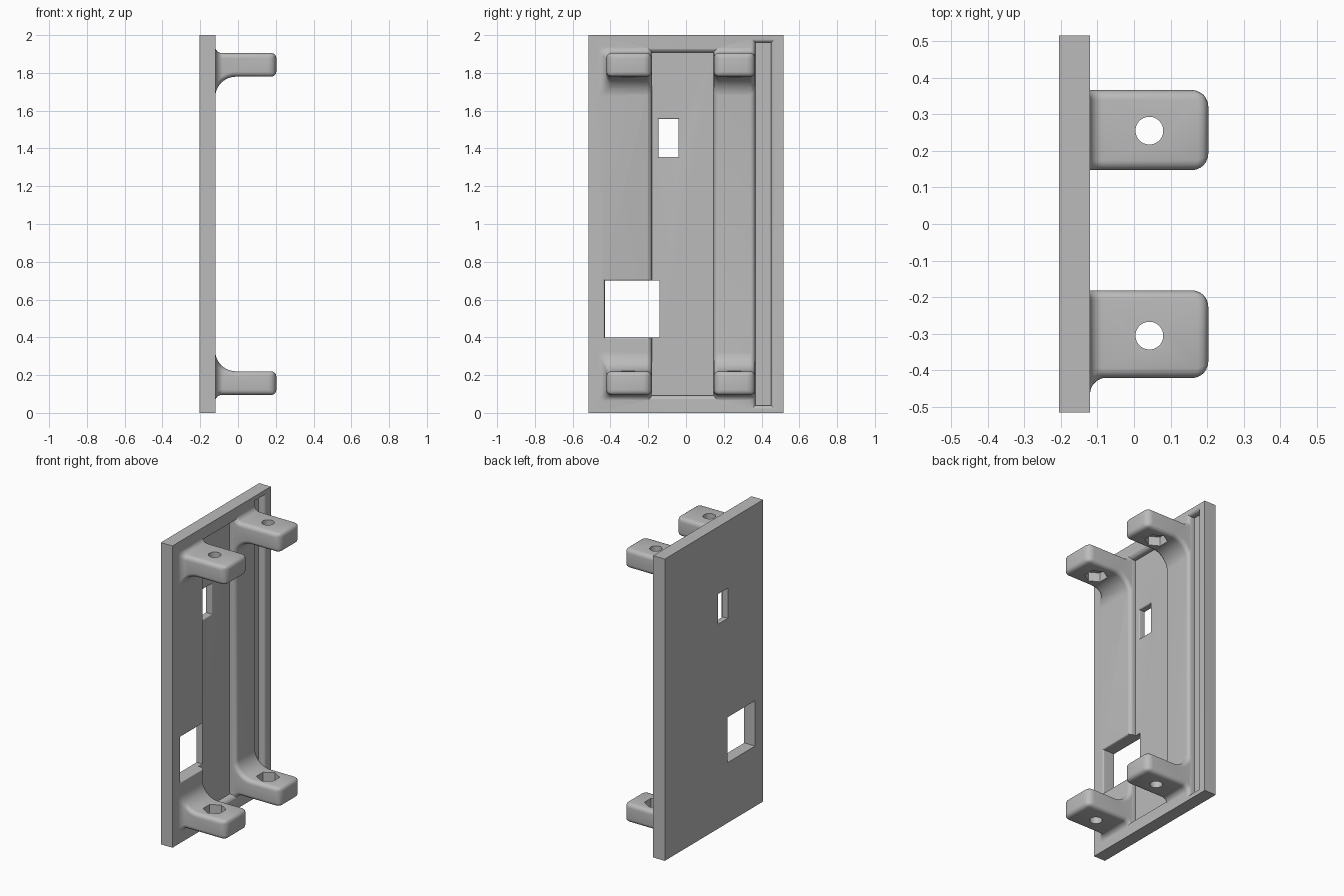
import bpy, bmesh
from math import sin, cos, pi, radians, sqrt

if "Cube" in bpy.data.objects:
    bpy.data.objects.remove(bpy.data.objects["Cube"], do_unlink=True)

FACE, BACK, FLOOR = -0.12, -0.205, -0.163   # x of plate front, plate back, recess floor
LOW, HIGH, TIP = 0.095, 0.22, 0.203         # lower arm thickness range and arm tip
R_OUT, R_IN, R_SIDE = 0.035, 0.11, 0.045    # fillet radii where the arms meet the plate

grey = bpy.data.materials.new("light_grey")
grey.use_nodes = True
grey.diffuse_color = (0.5, 0.5, 0.5, 1)
grey.node_tree.nodes["Principled BSDF"].inputs["Base Color"].default_value = (0.5, 0.5, 0.5, 1)


def loft(name, rings):
    """Closed solid through rings of equal point count."""
    bm = bmesh.new()
    rows = [[bm.verts.new(p) for p in ring] for ring in rings]
    n = len(rows[0])
    for a, b in zip(rows, rows[1:]):
        for i in range(n):
            j = (i + 1) % n
            bm.faces.new((a[i], a[j], b[j], b[i]))
    bm.faces.new(rows[0][::-1])
    bm.faces.new(rows[-1])
    bmesh.ops.recalc_face_normals(bm, faces=bm.faces)
    mesh = bpy.data.meshes.new(name)
    bm.to_mesh(mesh)
    bm.free()
    mesh.materials.append(grey)
    obj = bpy.data.objects.new(name, mesh)
    bpy.context.collection.objects.link(obj)
    return obj


def rect(x, y0, y1, z0, z1):
    return [(x, y0, z0), (x, y1, z0), (x, y1, z1), (x, y0, z1)]


def round_rect(x, y0, y1, z0, z1, r, n=6):
    pts = []
    for cy, cz, start in ((y1 - r, z1 - r, 0), (y0 + r, z1 - r, 90),
                          (y0 + r, z0 + r, 180), (y1 - r, z0 + r, 270)):
        for i in range(n + 1):
            a = radians(start + 90 * i / n)
            pts.append((x, cy + r * cos(a), cz + r * sin(a)))
    return pts


def prism(name, r, n, x, y, z0, z1):
    ring = [(x + r * cos(2 * pi * (i + 0.5) / n), y + r * sin(2 * pi * (i + 0.5) / n))
            for i in range(n)]
    return loft(name, [[(a, b, z) for a, b in ring] for z in (z0, z1)])


def arc(cx, cz, r, start, end, n=10):
    return [(cx + r * cos(radians(start + (end - start) * i / n)),
             cz + r * sin(radians(start + (end - start) * i / n))) for i in range(n + 1)]


def recess(name, depth_x, surface, y0, y1, z0, z1, r, n=6):
    """Cutter whose mouth flares out in a rounded rim."""
    rings = [rect(depth_x, y0, y1, z0, z1)]
    for i in range(n + 1):
        a = pi / 2 * i / n
        g = r * (1 - cos(a))
        rings.append(rect(surface - r + r * sin(a), y0 - g, y1 + g, z0 - g, z1 + g))
    rings.append(rect(surface + 0.02, y0 - r, y1 + r, z0 - r, z1 + r))
    return loft(name, rings)


def apply(obj, mod):
    bpy.context.view_layer.objects.active = obj
    bpy.ops.object.modifier_apply(modifier=mod.name)


def boolean(obj, other, operation):
    mod = obj.modifiers.new(operation.lower(), 'BOOLEAN')
    mod.operation, mod.solver, mod.object = operation, 'EXACT', other
    apply(obj, mod)
    bpy.data.objects.remove(other, do_unlink=True)


def arm_pair(name, y0, y1):
    """Upper and lower arm joined by a rail sunk in the plate, edges rounded."""
    base = FACE - 0.001
    half = [(-0.18, 0.01), (base, 0.01)]
    half += arc(base + R_OUT, LOW - R_OUT, R_OUT, 180, 90)
    half += [(TIP, LOW), (TIP, HIGH)]
    half += arc(base + R_IN, HIGH + R_IN, R_IN, 270, 180)
    outline = half + [(x, 2 - z) for x, z in reversed(half)]
    obj = loft(name, [[(x, y, z) for x, z in outline] for y in (y0, y1)])
    mesh = obj.data
    weight = mesh.attributes.new("bevel_weight_edge", 'FLOAT', 'EDGE')
    for e in mesh.edges:
        a, b = (mesh.vertices[v].co for v in e.vertices)
        at_tip = min(a.x, b.x) > TIP - 0.01
        on_side = abs(a.y - b.y) < 1e-4 and min(a.x, b.x) > -0.13
        if at_tip and on_side:
            weight.data[e.index].value = 1.0
        elif at_tip or on_side:
            weight.data[e.index].value = 0.6
    mod = obj.modifiers.new("rounding", 'BEVEL')
    mod.limit_method, mod.width, mod.segments = 'WEIGHT', 0.045, 6
    mod.use_clamp_overlap = False
    apply(obj, mod)
    return obj


def side_fillet(name, y, top):
    """Flared foot blending the outer side of an arm into the plate."""
    def spread(r, h):
        return r - sqrt(max(0, r * r - (r - min(h, r)) ** 2))
    rings = []
    for h in [-0.04] + [R_SIDE * (i / 10) ** 2 for i in range(11)]:
        k = max(h, 0)
        z0 = LOW - spread(R_OUT, k) + 0.002
        z1 = HIGH + spread(R_IN, k) - 0.002
        if top:
            z0, z1 = 2 - z1, 2 - z0
        rings.append(round_rect(FACE + h, y + 0.001 - spread(R_SIDE, k), y + 0.12, z0, z1, 0.028))
    return loft(name, rings)


# Back plate with the wide channel and the narrow groove
plate = loft("mounting_plate", [rect(x, -0.515, 0.515, 0, 2) for x in (BACK, FACE)])
boolean(plate, recess("channel_cutter", FLOOR, FACE, -0.18, 0.146, 0.093, 1.907, 0.027), 'DIFFERENCE')
boolean(plate, recess("groove_cutter", FLOOR, FACE, 0.367, 0.45, 0.04, 1.96, 0.022), 'DIFFERENCE')

# Arms
for name, y0, y1 in (("right_arms", -0.421, -0.181), ("left_arms", 0.147, 0.366)):
    boolean(plate, arm_pair(name, y0, y1), 'UNION')
for top in (False, True):
    boolean(plate, side_fillet("arm_foot", -0.421, top), 'UNION')

# Windows through the plate
boolean(plate, recess("large_window", -0.25, FACE, -0.43, -0.14, 0.4, 0.7, 0.01), 'DIFFERENCE')
boolean(plate, recess("small_window", -0.25, FLOOR, -0.145, -0.04, 1.355, 1.555, 0.008), 'DIFFERENCE')

# Screw holes with hexagonal nut pockets on the inner faces
for y in (-0.305, 0.255):
    boolean(plate, prism("screw_hole", 0.038, 32, 0.042, y, -0.1, 2.1), 'DIFFERENCE')
    for z0, z1 in ((0.16, 0.3), (1.7, 1.84)):
        boolean(plate, prism("nut_pocket", 0.07, 6, 0.042, y, z0, z1), 'DIFFERENCE')

bpy.ops.object.select_all(action='DESELECT')
plate.select_set(True)
bpy.context.view_layer.objects.active = plate
bpy.ops.object.shade_smooth_by_angle(angle=radians(30))
